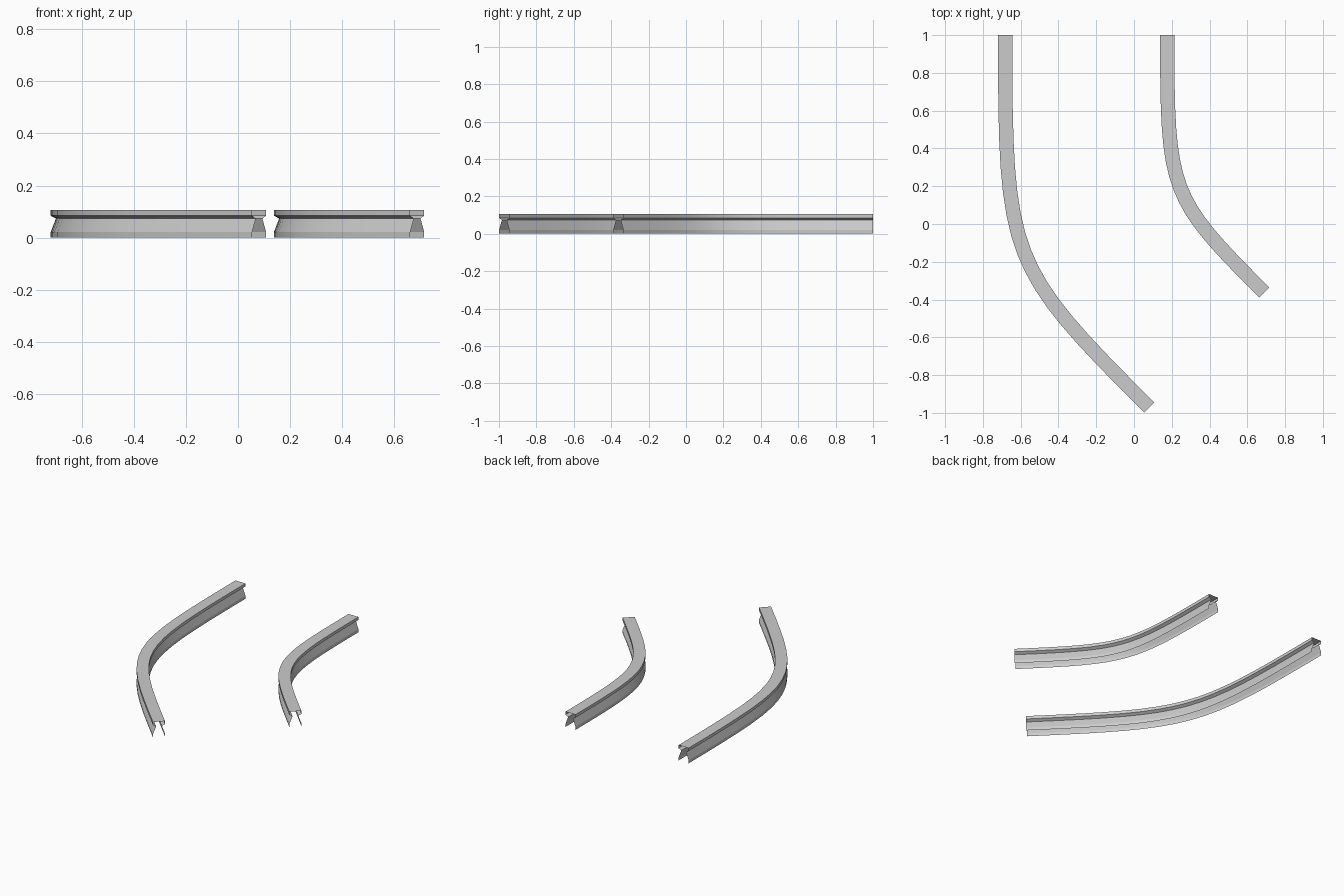
import bpy, bmesh
from mathutils import Vector

if "Cube" in bpy.data.objects:
    bpy.data.objects.remove(bpy.data.objects["Cube"])

# Open rail cross-section: splayed legs, narrow neck, flat head
W, N = 0.038, 0.018
HALF = [(-W, 0), (-W, 0.021), (-N, 0.073), (-W, 0.084), (-W, 0.105)]
PROFILE = HALF + [(-x, z) for x, z in reversed(HALF)]
STEPS = 16


def make_rail(name, start, corner, end, k=0.98):
    """Sweep the profile along a bezier whose handles meet near the corner."""
    p0, c, p3 = Vector(start), Vector(corner), Vector(end)
    p1, p2 = p0.lerp(c, k), p3.lerp(c, k)
    bm = bmesh.new()
    rings = []
    for i in range(STEPS + 1):
        t = i / STEPS
        s = 1 - t
        p = p0 * s**3 + p1 * 3 * s * s * t + p2 * 3 * s * t * t + p3 * t**3
        d = ((p1 - p0) * s * s + (p2 - p1) * 2 * s * t + (p3 - p2) * t * t).normalized()
        n = Vector((-d.y, d.x))
        rings.append([bm.verts.new((p.x + n.x * u, p.y + n.y * u, z)) for u, z in PROFILE])
    for a, b in zip(rings, rings[1:]):
        for j in range(len(PROFILE) - 1):
            bm.faces.new((a[j], a[j + 1], b[j + 1], b[j]))
    # Make the flat head face upward and the rest follow
    bm.normal_update()
    if max(bm.faces, key=lambda f: f.calc_center_median().z).normal.z < 0:
        bmesh.ops.reverse_faces(bm, faces=bm.faces[:])
    me = bpy.data.meshes.new(name)
    bm.to_mesh(me)
    bm.free()
    ob = bpy.data.objects.new(name, me)
    bpy.context.collection.objects.link(ob)
    ob.select_set(True)
    bpy.context.view_layer.objects.active = ob


# Long outer rail and short inner rail
make_rail("long_rail", (-0.682, 1.0), (-0.682, -0.209), (0.081, -0.972))
make_rail("short_rail", (0.176, 1.0), (0.176, 0.151), (0.689, -0.362))
bpy.ops.object.shade_smooth_by_angle(angle=0.35)
